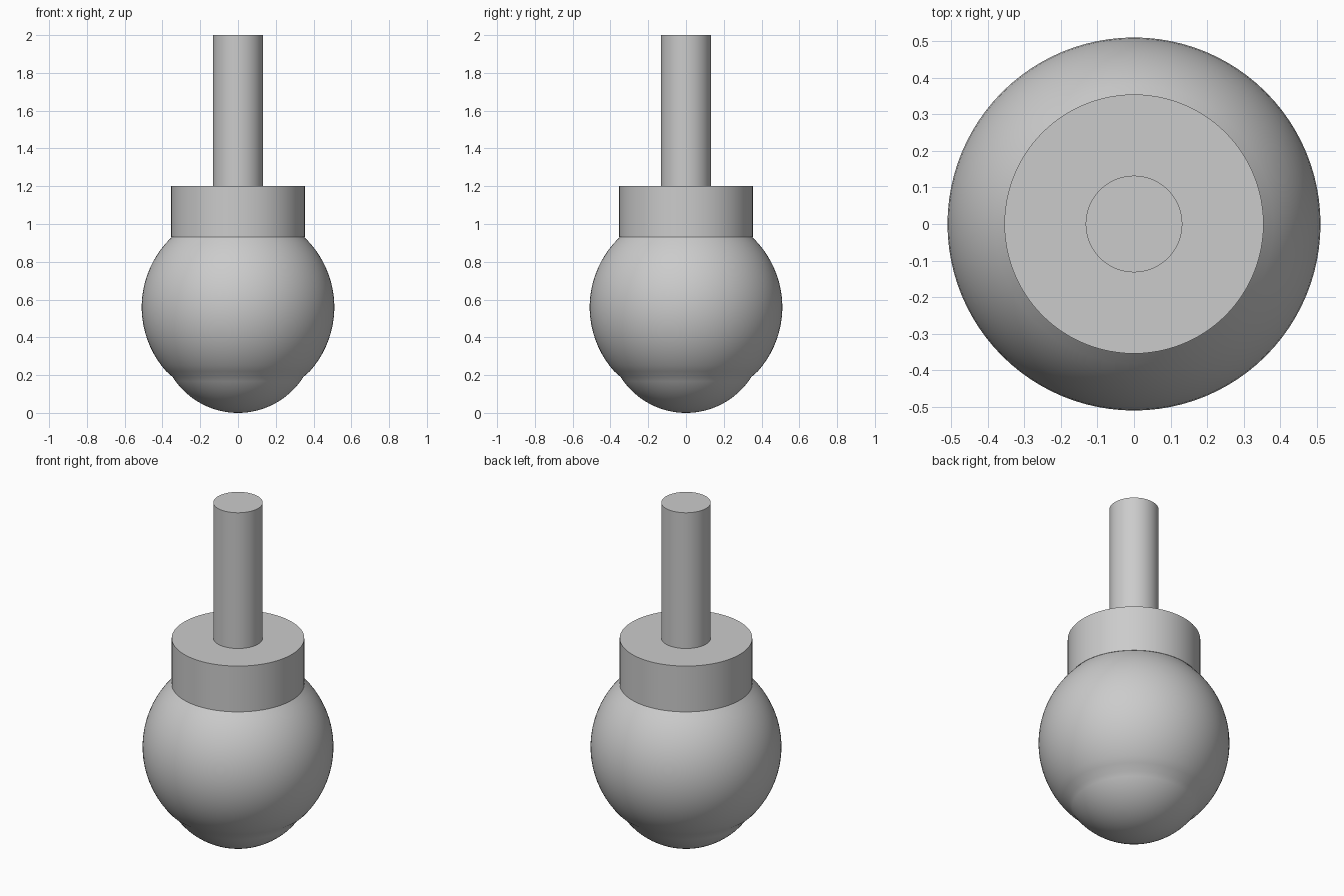
import bpy
import bmesh
from math import sin, cos, pi, radians, sqrt

cube = bpy.data.objects.get("Cube")
if cube:
    bpy.data.objects.remove(cube, do_unlink=True)

grey = bpy.data.materials.new("plain grey")
grey.use_nodes = True
color = (0.6, 0.6, 0.6, 1)
grey.diffuse_color = color
grey.node_tree.nodes["Principled BSDF"].inputs["Base Color"].default_value = color


def lathe(name, profile, steps=96, sharp=30):
    """Spin a (radius, height) profile that runs from axis to axis."""
    bm = bmesh.new()
    verts = [bm.verts.new((r, 0, z)) for r, z in profile]
    edges = [bm.edges.new(pair) for pair in zip(verts, verts[1:])]
    bmesh.ops.spin(bm, geom=verts + edges, cent=(0, 0, 0), axis=(0, 0, 1),
                   angle=2 * pi, steps=steps)
    bmesh.ops.remove_doubles(bm, verts=bm.verts, dist=0.0001)
    bmesh.ops.recalc_face_normals(bm, faces=bm.faces)
    mesh = bpy.data.meshes.new(name)
    bm.to_mesh(mesh)
    bm.free()
    mesh.materials.append(grey)
    obj = bpy.data.objects.new(name, mesh)
    bpy.context.collection.objects.link(obj)
    bpy.ops.object.select_all(action="DESELECT")
    obj.select_set(True)
    bpy.context.view_layer.objects.active = obj
    bpy.ops.object.shade_smooth_by_angle(angle=radians(sharp))
    return obj


def cylinder(name, radius, bottom, top):
    return lathe(name, [(0, bottom), (radius, bottom), (radius, top), (0, top)])


# Bulb: a large ball with a smaller cap bulging from its underside
ball_r, ball_z, cap_r = 0.51, 0.56, 0.41
join_z, collar_z = 0.19, 0.93
profile = []
for i in range(17):
    z = join_z * (i / 16) ** 2
    profile.append((sqrt(max(0, cap_r ** 2 - (cap_r - z) ** 2)), z))
for i in range(1, 41):
    z = ball_z - ball_r * cos(pi * i / 41)
    if join_z + 0.01 < z < collar_z - 0.005:
        profile.append((sqrt(ball_r ** 2 - (z - ball_z) ** 2), z))
profile += [(0.352, collar_z), (0, collar_z)]
lathe("bulb", profile)

# Collar on top of the bulb, and the shaft rising from it
cylinder("collar", 0.354, collar_z, 1.2)
cylinder("shaft", 0.132, 1.2, 2.0)
